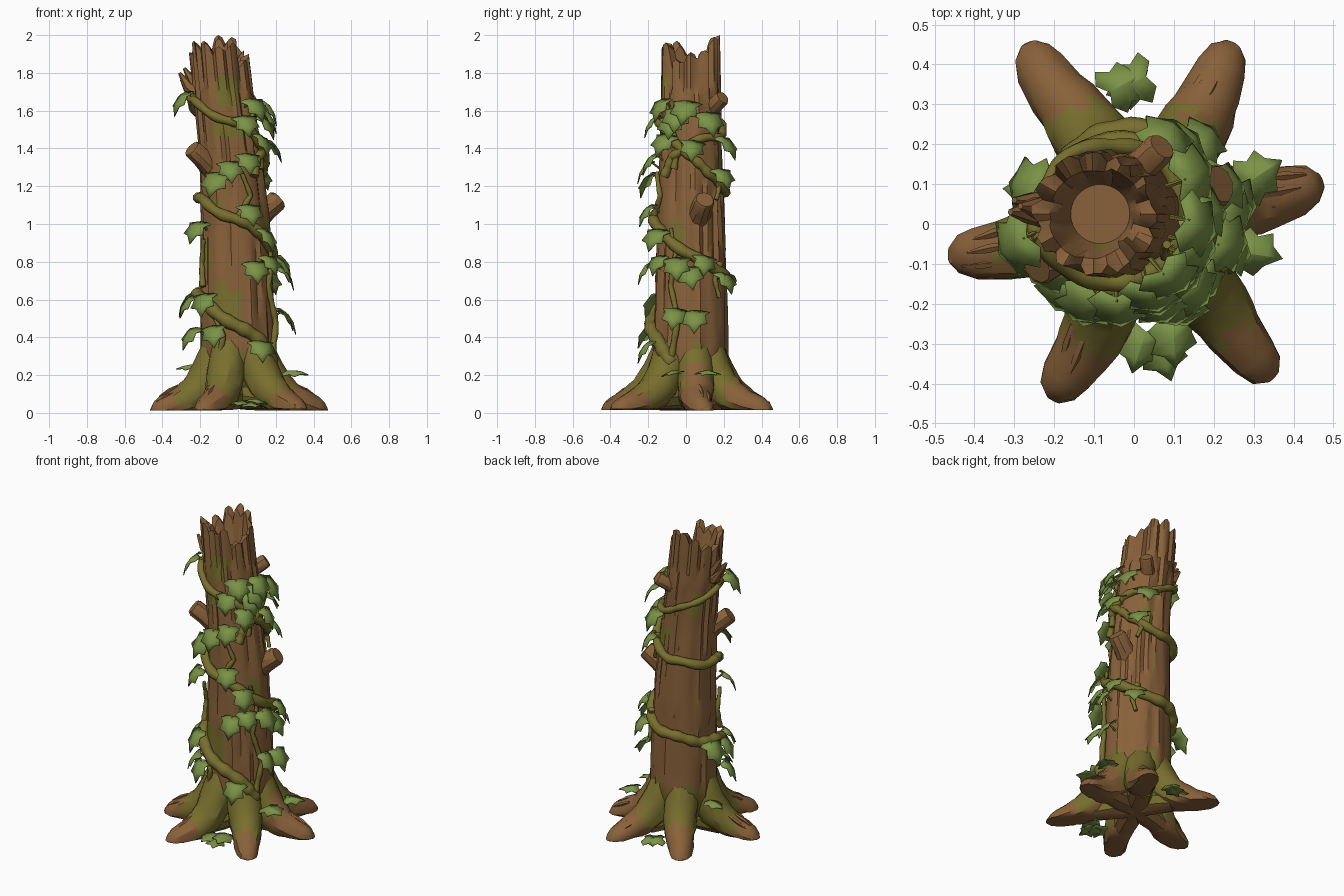
import bpy, bmesh, math, random
from mathutils import Vector

if "Cube" in bpy.data.objects:
    bpy.data.objects.remove(bpy.data.objects["Cube"])
random.seed(7)

def material(name, col):
    m = bpy.data.materials.new(name)
    m.diffuse_color = (*col, 1)
    m.use_nodes = True
    m.node_tree.nodes["Principled BSDF"].inputs["Base Color"].default_value = m.diffuse_color
    return m

BARK = material("brown bark", (0.25, 0.12, 0.042))
MOSS = material("olive moss", (0.188, 0.157, 0.027))
LEAF = material("leaf green", (0.195, 0.29, 0.062))

def finish(bm, name, mats, rule=None, angle=32):
    bm.normal_update()
    if rule:
        for f in bm.faces:
            f.material_index = 1 if rule(f) else 0
    me = bpy.data.meshes.new(name)
    bm.to_mesh(me)
    bm.free()
    for m in mats:
        me.materials.append(m)
    me.shade_smooth()
    me.set_sharp_from_angle(angle=math.radians(angle))
    ob = bpy.data.objects.new(name, me)
    bpy.context.collection.objects.link(ob)
    return ob

def table(t, z):
    for (a, va), (b, vb) in zip(t, t[1:]):
        if z <= b:
            k = max(0, (z - a) / (b - a))
            return va + (vb - va) * k
    return t[-1][1]

RAD = [(0.09, 0.11), (0.17, 0.165), (0.3, 0.2), (0.6, 0.193), (1.0, 0.18), (1.4, 0.163), (2, 0.153)]
CX = [(0.3, 0.0), (1.0, -0.015), (1.4, -0.045), (1.9, -0.1), (2, -0.105)]

def surf(deg, z, off=0.0):
    a = math.radians(deg)
    r = table(RAD, z) + off
    return Vector((table(CX, z) + r * math.cos(a), 0.025 + r * math.sin(a), z))

def bridge(bm, a, b):
    n = len(a)
    for i in range(n):
        bm.faces.new((a[i], a[(i + 1) % n], b[(i + 1) % n], b[i]))

def tube(bm, pts, radii, sides=8, floor=None, rough=0.0):
    pts = [Vector(p) for p in pts]
    n, prev = Vector((0.31, 0.17, 1)), None
    for i, p in enumerate(pts):
        t = (pts[min(i + 1, len(pts) - 1)] - pts[max(i - 1, 0)]).normalized()
        n = (n - t * n.dot(t)).normalized()
        s = t.cross(n)
        ring = []
        for k in range(sides):
            a = k * math.tau / sides
            q = p + (n * math.cos(a) + s * math.sin(a)) * radii[i] * (1 + random.uniform(-rough, rough))
            if floor is not None:
                q.z = max(q.z, floor)
            ring.append(bm.verts.new(q))
        if prev:
            bridge(bm, prev, ring)
        else:
            bm.faces.new(ring[::-1])
        prev = ring
    bm.faces.new(prev)

# Trunk: grooved bark, splintered rim and hollow top
N = 48
heights = [1.90, 1.92, 1.99, 2.0, 1.97, 1.92, 1.91, 1.97, 1.96, 1.94, 1.96, 1.87]
groove = [random.random() < 0.3 for _ in range(N)]
phase = [random.uniform(0, 6.28) for _ in range(N)]
ridge = [random.uniform(-0.003, 0.004) for _ in range(N)]
patches = [(-82, 1.72, 26, 0.11), (-75, 1.5, 45, 0.07), (-110, 0.57, 32, 0.12), (135, 1.52, 14, 0.08),
           (-150, 0.82, 13, 0.1), (-25, 0.95, 16, 0.09), (60, 1.3, 14, 0.08), (-130, 1.1, 14, 0.05)]

def trunk_moss(f):
    c = f.calc_center_median()
    if c.z > 1.85:
        return False
    d = math.degrees(math.atan2(c.y - 0.025, c.x - table(CX, c.z)))
    if c.z < 0.33 + 0.06 * math.sin(d * 0.105) + random.uniform(-0.02, 0.02):
        return True
    return any((((d - a + 180) % 360 - 180) / w) ** 2 + ((c.z - z) / h) ** 2 < random.uniform(0.8, 1.1)
               for a, z, w, h in patches)

def bark_offset(i, z):
    cut = -0.011 if groove[i] and math.sin(z * 7 + phase[i]) > 0 else 0
    if z > 1.68 and i % 4 == 2:
        cut = -0.018
    return cut + ridge[i] + 0.003 * math.sin(z * 5 + phase[i])

def rim(i, drop=0):
    h = heights[((i + 2) // 4) % 12]
    return h - (0.045, 0.012, 0.0, 0.015)[(i + 2) % 4] - drop * (0.6 + 0.4 * math.sin((i + 2) // 4 * 2.1))

bm = bmesh.new()
rings = []
def add_ring(fn):
    rings.append([bm.verts.new(fn(i)) for i in range(N)])
    if len(rings) > 1:
        bridge(bm, rings[-2], rings[-1])

for z in [0.09, 0.12] + [0.16 + 0.054 * k for k in range(31)]:
    add_ring(lambda i: surf(i * 7.5, z, bark_offset(i, z)))
add_ring(lambda i: surf(i * 7.5, rim(i), bark_offset(i, 1.9)))
chunk = lambda i: 2.5 * ridge[(i + 2) // 4 % 12]
add_ring(lambda i: surf(i * 7.5, rim(i, 0.03), -0.04 + chunk(i)))
add_ring(lambda i: surf(i * 7.5, 1.83, -0.062 + chunk(i)))
add_ring(lambda i: surf(i * 7.5, 1.76, -0.083))
bm.faces.new(rings[-1])
bm.faces.new(rings[0][::-1])
finish(bm, "trunk", [BARK, MOSS], trunk_moss)

# Spreading roots
tips = [(0.46, 0.1, 0.26), (0.25, 0.43, 0.31), (-0.25, 0.44, 0.33), (-0.455, -0.08, 0.36), (-0.19, -0.445, 0.33), (0.355, -0.375, 0.36)]
for j, (x, y, lim) in enumerate(tips):
    bm = bmesh.new()
    d, L = Vector((x, y - 0.01, 0)).normalized(), math.hypot(x, y)
    side = Vector((-d.y, d.x, 0))
    prof = [(0.09, 0.40, 0.07), (0.115, 0.32, 0.093), (0.15, 0.225, 0.1), (0.2, 0.14, 0.098), (0.235, 0.11, 0.094), (0.27, 0.083, 0.088),
            (0.31, 0.064, 0.082), (0.35, 0.046, 0.075), (0.42, 0.022, 0.064), (0.462, 0.014, 0.048), (0.482, 0.02, 0.022)]
    low = 0.012 + 0.004 * (j % 3)
    pts = [d * (r * L / 0.475) + side * 0.012 * math.sin(r * 14 + j) + Vector((0, 0.01, z)) for r, z, _ in prof]
    tube(bm, pts, [p[2] for p in prof], 14, low, 0.05)
    # underside running to the centre
    tube(bm, [(0, 0.01, 0.09), d * 0.12 + Vector((0, 0.01, 0.09)), d * 0.24 + Vector((0, 0.01, 0.075))],
         [0.07, 0.08, 0.07], 10, low)
    def root_moss(f):
        c = f.calc_center_median()
        return f.normal.z > -0.5 and c.z > 0.04 and c.xy.length < lim + random.uniform(-0.03, 0.03)
    finish(bm, f"root_{j + 1}", [BARK, MOSS], root_moss, 30)

# Bark ridges lying along the roots
bm = bmesh.new()
for x, y, lim in tips:
    d = Vector((x, y - 0.01, 0)).normalized()
    s = Vector((-d.y, d.x, 0))
    for k in (-1, 0, 1):
        r = 0.37 + 0.02 * k
        u = 0.01 - 0.018 * abs(k)
        tube(bm, [d * (r - 0.05) + s * 0.04 * k + Vector((0, 0.01, 0.134 + u - 0.015 * k)),
                  d * r + s * 0.036 * k + Vector((0, 0.01, 0.108 + u - 0.011 * k)),
                  d * (r + 0.055) + s * 0.03 * k + Vector((0, 0.01, 0.076 + u - 0.009 * k))], [0.008, 0.012, 0.004], 5)
finish(bm, "root_bark_ridges", [BARK])

# Broken branch stubs
stubs = [((-0.10, -0.02, 1.26), (-0.245, -0.105, 1.40), 0.053), ((0.06, 0.05, 1.0), (0.217, 0.10, 1.13), 0.056),
         ((-0.05, 0.08, 1.56), (0.07, 0.195, 1.67), 0.042)]
for j, (a, b, r) in enumerate(stubs):
    a, b = Vector(a), Vector(b)
    bm = bmesh.new()
    tube(bm, [a, a.lerp(b, 0.6), a.lerp(b, 0.93), b], [r * 1.35, r * 1.02, r, r * 0.85], 10, None, 0.04)
    finish(bm, f"branch_stub_{j + 1}", [BARK])
bm = bmesh.new()
for k, (dx, dz) in enumerate([(0, 0), (0.025, 0.025), (0.01, -0.035)]):
    tube(bm, [(-0.17, 0.02, 1.66), (-0.265 + dx, 0.03 + 0.012 * k, 1.73 + dz), (-0.31 + dx, 0.03 + 0.015 * k, 1.80 + dz)],
         [0.045, 0.03, 0.008], 6)
finish(bm, "splintered_twig", [BARK])

# Climbing vines: (angle, height) paths wound around the trunk
def vine(name, keys, r0, r1):
    pts, steps = [], 9
    for (a, z), (b, w) in zip(keys, keys[1:]):
        for s in range(steps):
            k = s / steps
            d, h = a + (b - a) * k, z + (w - z) * k
            pts.append(surf(d, h + 0.01 * math.sin(d * 0.07), 0.014 + 0.005 * math.sin(d * 0.07 + h * 20)))
    n = len(pts)
    bm = bmesh.new()
    tube(bm, pts, [(r0 + (r1 - r0) * i / n) * (1 + 0.1 * math.sin(i * 1.3)) for i in range(n)], 8)
    finish(bm, name, [MOSS], None, 50)

vine("main_vine", [(-30, 0.27), (-50, 0.36), (-90, 0.46), (-135, 0.57), (-180, 0.63), (-225, 0.66), (-270, 0.70), (-330, 0.77), (-405, 0.94),
                   (-450, 1.03), (-510, 1.12), (-540, 1.14), (-630, 1.17), (-690, 1.26), (-720, 1.36), (-765, 1.49),
                   (-810, 1.55), (-880, 1.65), (-905, 1.67)], 0.038, 0.022)
vine("upper_vine", [(-50, 1.25), (-35, 1.36), (0, 1.43), (60, 1.47), (110, 1.52), (170, 1.62), (205, 1.67)], 0.025, 0.018)
for j, k in enumerate([[(-30, 0.3), (-18, 0.5), (-32, 0.68), (-24, 0.85), (-35, 1.0)], [(-150, 0.66), (-158, 0.78), (-145, 0.93)],
                       [(-30, 1.3), (-22, 1.42), (-38, 1.55), (-25, 1.66)], [(-85, 1.03), (-60, 1.14), (-75, 1.28)],
                       [(40, 1.28), (52, 1.2), (44, 1.12)], [(50, 0.8), (40, 0.7), (48, 0.6)], [(-120, 0.3), (-110, 0.42), (-130, 0.55)]]):
    vine(f"vine_shoot_{j + 1}", k, 0.018, 0.01)

# Lobed ivy leaves, arching out and hanging down
HALF = [(0.3, -0.12), (0.6, 0.12), (0.42, 0.34), (0.54, 0.64), (0.25, 0.72)]
MID = [(0, 0), (0, 0.34), (0, 0.66), (0, 1.0)]
count = 0
def leaf(root, deg, size, flat=False):
    global count
    count += 1
    a = math.radians(deg + random.uniform(-20, 20))
    out = Vector((math.cos(a), math.sin(a), 0))
    side = Vector((-out.y, out.x, 0))
    roll = random.uniform(-0.3, 0.3)
    base = root + out * (0.0 if flat else 0.032) + Vector((0, 0, 0.015))
    def place(u, v):
        drop = (0.1 * v - 0.3 * v * v) if flat else (0.05 * v - 1.05 * max(v, 0) ** 1.5)
        reach = v if flat else 0.6 * math.sin(v * 1.5)
        fold = abs(u) * (0.25 if flat else 0.1)
        w = u + roll * v
        return base + size * (out * (reach - 0.16 * abs(u)) + side * w + Vector((0, 0, drop - fold + roll * u * 0.6)))
    bm = bmesh.new()
    m = [bm.verts.new(place(*p)) for p in MID]
    for s in (1, -1):
        p = [bm.verts.new(place(s * u, v)) for u, v in HALF]
        for f in ((m[0], p[0], p[1], m[1]), (m[1], p[1], p[2]), (m[1], p[2], p[3], m[2]), (m[2], p[3], p[4]), (m[2], p[4], m[3])):
            bm.faces.new(f[::-s])
    ob = finish(bm, f"ivy_leaf_{count}", [LEAF], None, 20)
    ob.modifiers.new("thickness", 'SOLIDIFY').thickness = 0.005
    if not flat:
        bm = bmesh.new()
        low = base - Vector((0, 0, 0.006))
        tube(bm, [root - out * 0.02 - Vector((0, 0, 0.03)), low, low + out * 0.01], [0.007, 0.005, 0.003], 5)
        finish(bm, f"leaf_stem_{count}", [MOSS])

for deg, z in [(-165, 1.69), (-45, 1.65), (-20, 1.6), (-60, 1.56), (-3, 1.64), (25, 1.58), (52, 1.45), (-35, 1.46), (3, 1.43),
               (-92, 1.32), (-62, 1.36), (-105, 1.26), (48, 1.28), (-70, 1.09), (-148, 1.0), (-50, 0.96), (-45, 0.82), (-22, 0.81),
               (20, 0.82), (-62, 0.79), (45, 0.73), (-5, 0.76), (8, 0.53), (-20, 0.54), (-58, 0.37), (-138, 0.62), (-165, 0.61),
               (-125, 0.45), (-155, 0.44), (165, 0.63), (-30, 1.56)]:
    leaf(surf(deg, z, 0.012), deg, random.uniform(0.11, 0.14))
for x, y, z, deg in [(0.28, 0.1, 0.21, 25), (0.26, -0.07, 0.21, -15), (-0.06, 0.33, 0.05, 20), (0.03, 0.37, 0.045, 190),
                     (0.03, -0.27, 0.05, -100), (0.1, -0.25, 0.06, -70), (0.06, -0.29, 0.04, -85), (-0.22, 0.07, 0.24, 160)]:
    leaf(Vector((x, y, z)), deg, 0.11, True)
